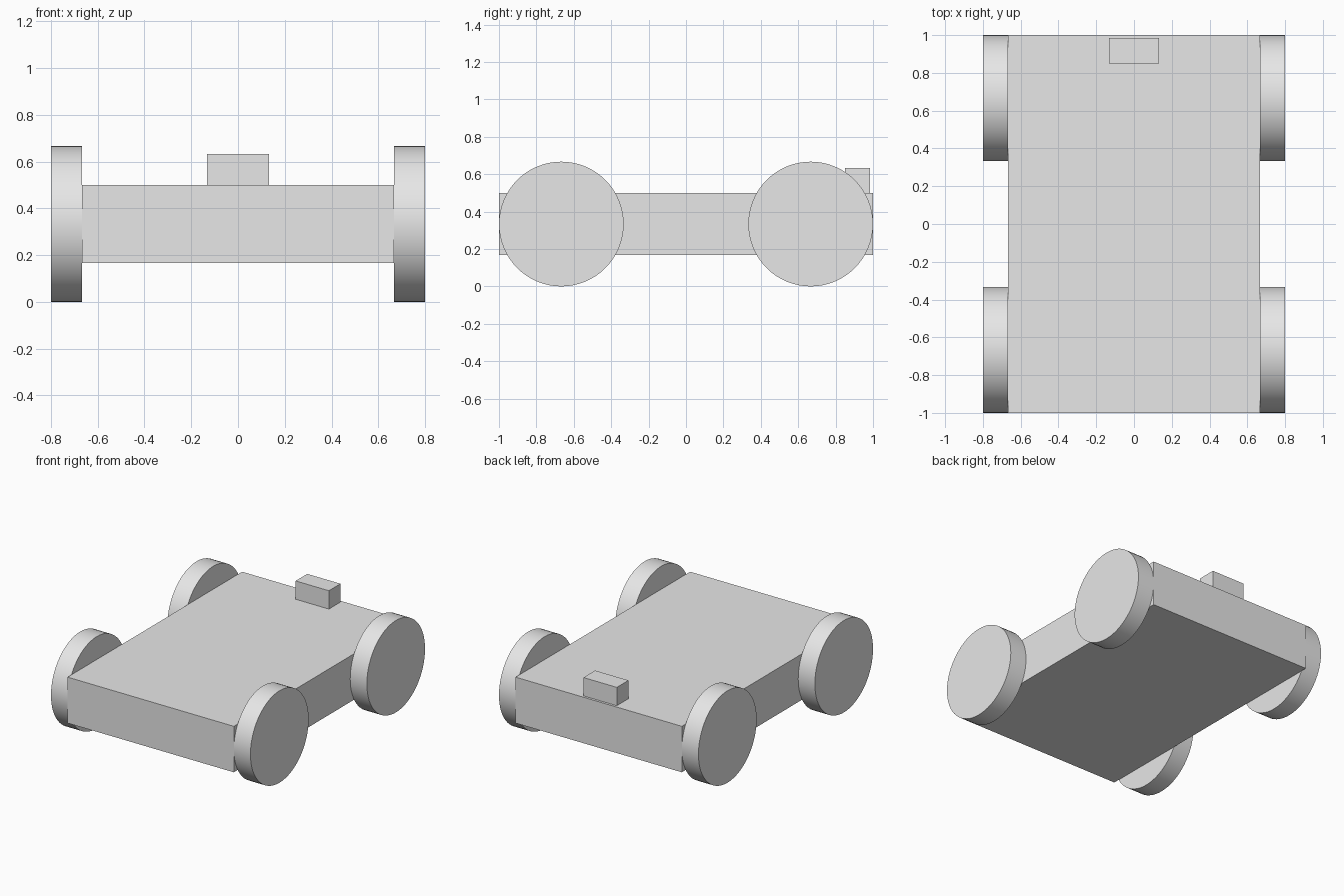
import bpy
import math

if "Cube" in bpy.data.objects:
    bpy.data.objects.remove(bpy.data.objects["Cube"], do_unlink=True)

# Single plain grey
grey = bpy.data.materials.new("light_grey")
grey.use_nodes = True
colour = (0.8, 0.8, 0.8, 1.0)
grey.diffuse_color = colour
grey.node_tree.nodes["Principled BSDF"].inputs["Base Color"].default_value = colour


def finish(name):
    obj = bpy.context.object
    obj.name = name
    obj.data.materials.clear()
    obj.data.materials.append(grey)
    return obj


def box(name, centre, size):
    bpy.ops.mesh.primitive_cube_add(size=1, location=centre)
    obj = finish(name)
    obj.scale = size
    bpy.ops.object.transform_apply(location=False, rotation=False, scale=True)


def wheel(name, centre, radius, width):
    bpy.ops.mesh.primitive_cylinder_add(
        vertices=64, radius=radius, depth=width, location=centre,
        rotation=(0, math.pi / 2, 0))
    finish(name)
    bpy.ops.object.transform_apply(location=False, rotation=True, scale=False)
    bpy.ops.object.shade_smooth_by_angle(angle=math.radians(30))


# Flat chassis slab and the small block at the rear of its deck
box("chassis", (0, 0, 1 / 3), (4 / 3, 2, 1 / 3))
box("rear_block", (0, 0.917, 0.567), (0.267, 0.133, 0.133))

# Four disc wheels against the chassis sides
for side, sx in (("left", 1), ("right", -1)):
    for end, sy in (("front", -1), ("rear", 1)):
        wheel(f"{end}_{side}_wheel", (sx * 0.7333, sy * 2 / 3, 1 / 3), 1 / 3, 0.1333)
